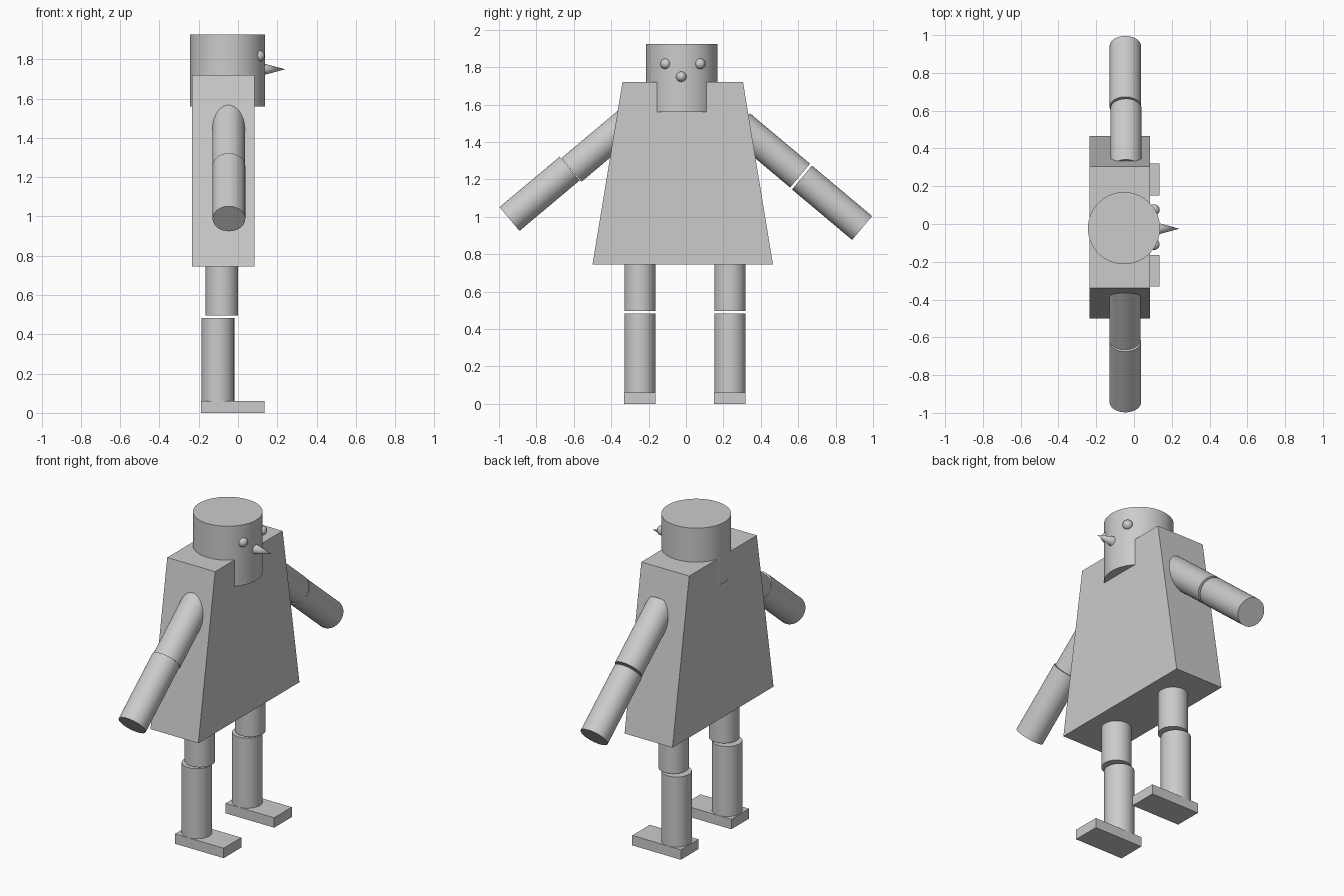
import bpy, math
from mathutils import Vector

cube = bpy.data.objects.get("Cube")
if cube:
    bpy.data.objects.remove(cube, do_unlink=True)

grey = bpy.data.materials.new("plain grey")
grey.use_nodes = True
grey.diffuse_color = (0.6, 0.6, 0.6, 1)
grey.node_tree.nodes["Principled BSDF"].inputs["Base Color"].default_value = (0.6, 0.6, 0.6, 1)

LIMB_R = 0.083
LIMB_LEN = 0.42


def finish(name, smooth=False):
    ob = bpy.context.object
    ob.name = name
    ob.data.materials.append(grey)
    if smooth:
        bpy.ops.object.shade_smooth_by_angle(angle=math.radians(40))
    return ob


def cylinder(name, start, end, radius):
    """Smooth cylinder between two points."""
    start, end = Vector(start), Vector(end)
    axis = end - start
    bpy.ops.mesh.primitive_cylinder_add(
        vertices=64, radius=radius, depth=axis.length, location=(start + end) / 2,
        rotation=axis.to_track_quat('Z', 'Y').to_euler())
    return finish(name, True)


def box(name, low, high):
    """Box between two opposite corners."""
    low, high = Vector(low), Vector(high)
    bpy.ops.mesh.primitive_cube_add(size=1, location=(low + high) / 2)
    ob = finish(name)
    for v in ob.data.vertices:
        v.co = v.co * (high - low)
    return ob


# Tapered torso: narrow the top of a box
torso = box("torso", (-0.235, -0.5, 0.745), (0.085, 0.465, 1.72))
for v in torso.data.vertices:
    if v.co.z > 0:
        v.co.y *= 0.668

# Head
cylinder("head", (-0.053, -0.022, 1.56), (-0.053, -0.022, 1.925), 0.191)

# Eyes
for side, y in (("right", -0.108), ("left", 0.075)):
    bpy.ops.mesh.primitive_uv_sphere_add(segments=32, ring_count=16, radius=0.029,
                                         location=(0.107, y, 1.818))
    finish(side + "_eye", True)

# Pointed nose
bpy.ops.mesh.primitive_cone_add(vertices=32, radius1=0.029, radius2=0, depth=0.108,
                                location=(0.186, -0.025, 1.749),
                                rotation=(0, math.pi / 2, 0))
finish("nose", True)

# Arms: elbow and hand end positions for each side
slope = math.radians(40)
for side, s, x, elbow, forearm_top in (
        ("right", -1, -0.048, (0.612, 1.251), (0.622, 1.258)),
        ("left", 1, -0.042, (0.61, 1.22), (0.62, 1.21))):
    run = LIMB_LEN * math.cos(slope)
    drop = LIMB_LEN * math.sin(slope)
    y, z = elbow
    cylinder(side + "_upper_arm", (x, s * (y - run), z + drop), (x, s * y, z), LIMB_R)
    y, z = forearm_top
    cylinder(side + "_forearm", (-0.046, s * y, z), (-0.046, s * (y + run), z - drop), LIMB_R)

# Legs and feet
for side, y in (("right", -0.247), ("left", 0.235)):
    cylinder(side + "_thigh", (-0.082, y, 0.497), (-0.082, y, 0.497 + LIMB_LEN), LIMB_R)
    cylinder(side + "_shin", (-0.102, y, 0.06), (-0.102, y, 0.483), LIMB_R)
    box(side + "_foot", (-0.189, y - 0.084, 0), (0.136, y + 0.084, 0.06))
